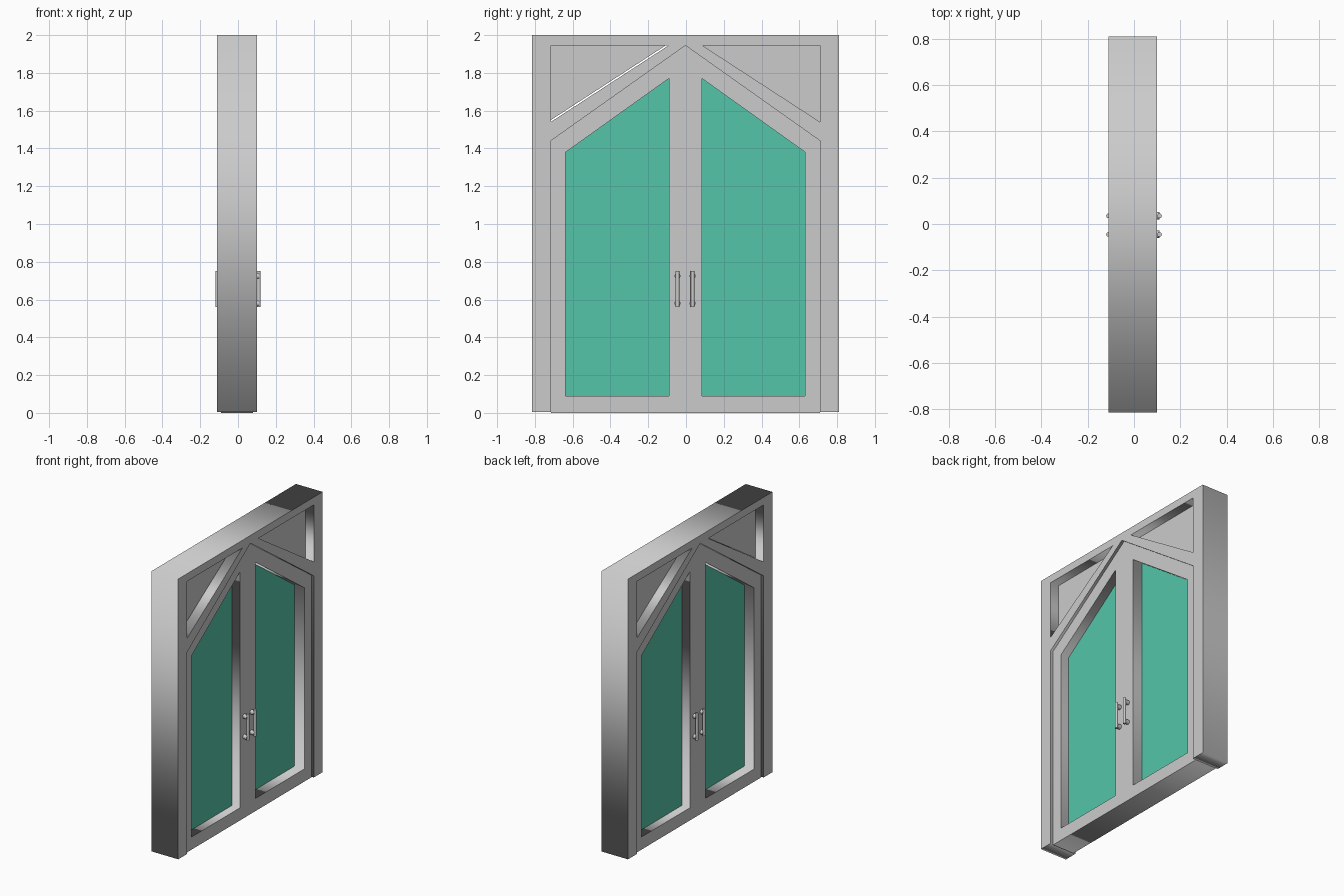
import bpy
from math import radians

if "Cube" in bpy.data.objects:
    bpy.data.objects.remove(bpy.data.objects["Cube"])

CX, CY = -0.005, -0.003   # middle of the wall thickness and of the width


def plate(name, loops, x0, x1, color=None):
    """Extruded outline in the y-z plane; extra loops become holes."""
    cu = bpy.data.curves.new(name, 'CURVE')
    cu.dimensions = '2D'
    cu.fill_mode = 'BOTH'
    cu.extrude = (x1 - x0) / 2
    for pts in loops:
        sp = cu.splines.new('POLY')
        sp.points.add(len(pts) - 1)
        for p, (y, z) in zip(sp.points, pts):
            p.co = (y, z, 0, 1)
        sp.use_cyclic_u = True
    ob = bpy.data.objects.new(name, cu)
    bpy.context.collection.objects.link(ob)
    ob.location.x = (x0 + x1) / 2
    ob.rotation_euler = (radians(90), 0, radians(90))
    bpy.ops.object.select_all(action='DESELECT')
    ob.select_set(True)
    bpy.context.view_layer.objects.active = ob
    bpy.ops.object.convert(target='MESH')
    ob = bpy.context.object
    ob.name = name
    if color:
        m = bpy.data.materials.new(name)
        m.diffuse_color = color
        m.use_nodes = True
        m.node_tree.nodes["Principled BSDF"].inputs["Base Color"].default_value = m.diffuse_color
        ob.data.materials.append(m)
    return ob


def side(pts, s):
    """Place a half-width outline on side s of the centre line."""
    return [(CY + s * y, z) for y, z in pts]


def rod(name, radius, length, loc, rot=(0, 0, 0)):
    bpy.ops.mesh.primitive_cylinder_add(vertices=20, radius=radius, depth=length,
                                        location=loc, rotation=rot)
    bpy.context.object.name = name
    bpy.ops.object.shade_smooth_by_angle(angle=radians(40))


light = [(0.09, 1.945), (0.713, 1.945), (0.713, 1.54)]
pane = [(0.088, 0.09), (0.634, 0.09), (0.634, 1.38), (0.088, 1.77)]
door = [(-0.713, 0), (0.713, 0), (0.713, 1.44), (0, 1.945), (-0.713, 1.44)]

# outer frame: rectangle with the pointed doorway notched in, two corner openings
outline = [(-0.812, 0.005), (-0.713, 0.005), (-0.713, 1.44), (0, 1.945),
           (0.713, 1.44), (0.713, 0.005), (0.812, 0.005), (0.812, 2), (-0.812, 2)]
plate("outer_frame", [side(outline, 1), side(light, 1), side(light, -1)], -0.11, 0.10)

# door leaves, slightly set back from the frame
plate("door_frame", [side(door, 1), side(pane, 1), side(pane, -1)], -0.09, 0.08)

# glass, one pane per leaf with a small stagger
green = (0.09, 0.56, 0.40, 1)
plate("glass_left", [side(pane, -1)], -0.013, 0.017, green)
plate("glass_right", [side(pane, 1)], -0.027, 0.003, green)

# recessed corner panels (the left one leaves a sliver above the slope)
plate("corner_panel_right", [side(light, 1)], -0.045, 0.035)
gap = [(0.105, 1.945), (0.713, 1.945), (0.713, 1.55)]
plate("corner_panel_left", [side(gap, -1)], -0.045, 0.035)

# pull handles on both faces of both leaves
for s in (-1, 1):
    face = CX + s * 0.085
    bar_x = s * 0.11
    for y in (-0.045, 0.035):
        rod("handle_bar", 0.010, 0.19, (bar_x, y, 0.655))
        for z in (0.58, 0.725):
            rod("handle_post", 0.016, abs(bar_x - face),
                ((face + bar_x) / 2, y, z), (0, radians(90), 0))
